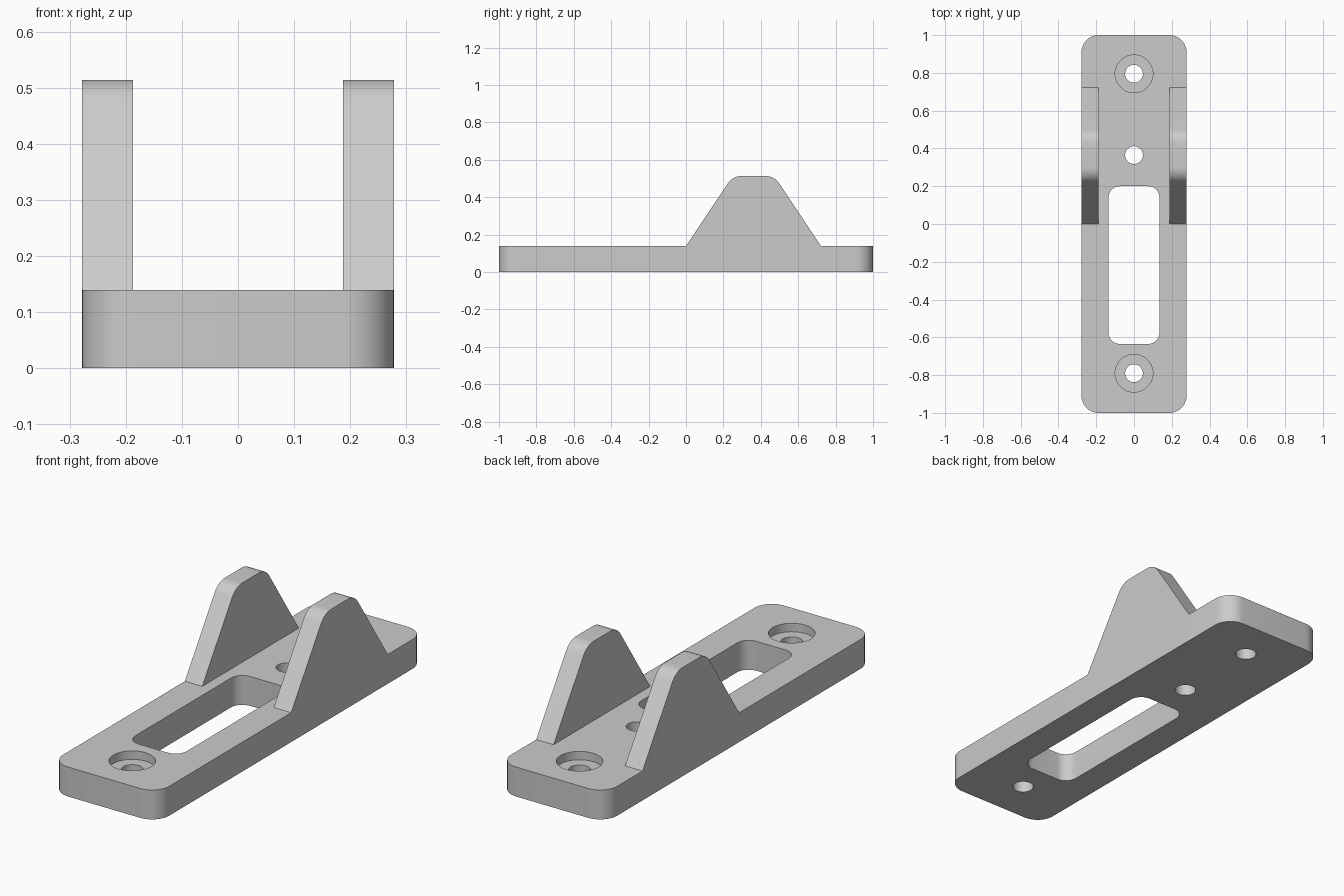
import bpy
import bmesh
from math import pi, cos, sin, tan, radians
from mathutils import Vector

if "Cube" in bpy.data.objects:
    bpy.data.objects.remove(bpy.data.objects["Cube"], do_unlink=True)

HALF_W, HALF_L, THICK, TOP = 0.278, 1.0, 0.139, 0.514

grey = bpy.data.materials.new("plain grey")
grey.use_nodes = True
grey.diffuse_color = (0.6, 0.6, 0.6, 1)
grey.node_tree.nodes["Principled BSDF"].inputs["Base Color"].default_value = (0.6, 0.6, 0.6, 1)


def rounded(corners, steps=10):
    """Outline from (x, y, radius) corners, each filleted with an arc."""
    points = []
    for i, (x, y, r) in enumerate(corners):
        p = Vector((x, y))
        if r == 0:
            points.append(p)
            continue
        a = (Vector(corners[i - 1][:2]) - p).normalized()
        b = (Vector(corners[(i + 1) % len(corners)][:2]) - p).normalized()
        half = a.angle(b) / 2
        centre = p + (a + b).normalized() * (r / sin(half))
        start = p + a * (r / tan(half)) - centre
        end = p + b * (r / tan(half)) - centre
        sweep = start.angle_signed(end)
        for k in range(steps + 1):
            t = -sweep * k / steps
            points.append(centre + Vector((start.x * cos(t) - start.y * sin(t),
                                           start.x * sin(t) + start.y * cos(t))))
    return points


def rectangle(x, y0, y1, r):
    return rounded([(-x, y0, r), (x, y0, r), (x, y1, r), (-x, y1, r)])


def circle(y, r, sides=48):
    return [Vector((r * cos(2 * pi * k / sides), y + r * sin(2 * pi * k / sides)))
            for k in range(sides)]


def prism(name, outline, low, high, place):
    """Extrude an outline from low to high; place maps (u, v, depth) to x, y, z."""
    bm = bmesh.new()
    face = bm.faces.new([bm.verts.new(place(p.x, p.y, low)) for p in outline])
    out = bmesh.ops.extrude_face_region(bm, geom=[face])
    shift = Vector(place(0, 0, high)) - Vector(place(0, 0, low))
    verts = [v for v in out["geom"] if isinstance(v, bmesh.types.BMVert)]
    bmesh.ops.translate(bm, verts=verts, vec=shift)
    bmesh.ops.recalc_face_normals(bm, faces=bm.faces)
    mesh = bpy.data.meshes.new(name)
    bm.to_mesh(mesh)
    bm.free()
    mesh.materials.append(grey)
    obj = bpy.data.objects.new(name, mesh)
    bpy.context.collection.objects.link(obj)
    return obj


def select(obj):
    bpy.ops.object.select_all(action='DESELECT')
    obj.select_set(True)
    bpy.context.view_layer.objects.active = obj


def cut(target, outline, low):
    """Cut a vertical opening down to the given height."""
    tool = prism("cutter", outline, low, THICK + 0.1, flat)
    tool.hide_render = True
    select(target)
    mod = target.modifiers.new("opening", 'BOOLEAN')
    mod.operation, mod.solver, mod.object = 'DIFFERENCE', 'EXACT', tool
    bpy.ops.object.modifier_apply(modifier=mod.name)
    bpy.data.objects.remove(tool, do_unlink=True)


def flat(u, v, d):
    return (u, v, d)


def upright(u, v, d):
    return (d, u, v)


# Base plate with its long slot, through holes and counterbores
plate = prism("base_plate", rectangle(HALF_W, -HALF_L, HALF_L, 0.09), 0, THICK, flat)
cut(plate, rectangle(0.135, -0.635, 0.2, 0.06), -0.1)
for y in (-0.79, 0.365, 0.795):
    cut(plate, circle(y, 0.047), -0.1)
for y in (-0.79, 0.795):
    cut(plate, circle(y, 0.1), THICK - 0.04)

# Pair of tapered side lugs with rounded shoulders
profile = rounded([(0, THICK, 0), (0.722, THICK, 0), (0.472, TOP, 0.09), (0.25, TOP, 0.09)])
lugs = [prism("left_lug", profile, 0.187, HALF_W, upright),
        prism("right_lug", profile, -HALF_W, -0.187, upright)]

for obj in [plate] + lugs:
    select(obj)
    bpy.ops.object.shade_smooth_by_angle(angle=radians(30))
